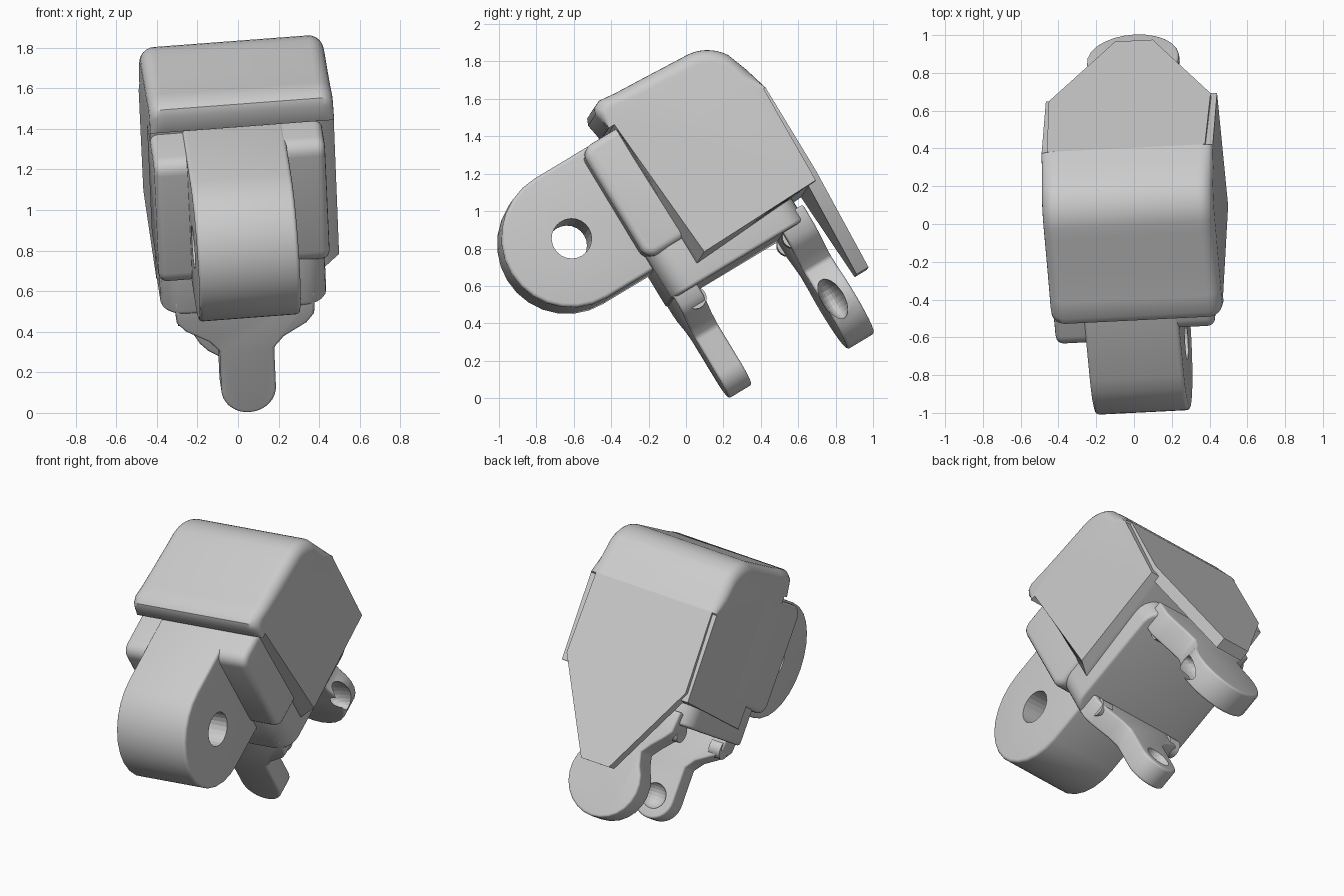
import bpy, bmesh, math
from mathutils import Matrix, Vector

cube = bpy.data.objects.get("Cube")
if cube:
    bpy.data.objects.remove(cube)

# One plain grey for every part
grey = bpy.data.materials.new("plain grey")
grey.use_nodes = True
grey.diffuse_color = (0.6, 0.6, 0.6, 1)
grey.node_tree.nodes["Principled BSDF"].inputs["Base Color"].default_value = (0.6, 0.6, 0.6, 1)

# Tilted part frame: across, along (root to tip), up
across = Vector((0.9955, 0.05, 0.075)).normalized()
along = Vector((-0.08, 0.857, 0.515))
along = (along - across * along.dot(across)).normalized()
up = across.cross(along)
FRAME = Matrix((across, along, up)).transposed().to_4x4()


def finish(name, bm, cutter=False):
    bmesh.ops.recalc_face_normals(bm, faces=bm.faces)
    mesh = bpy.data.meshes.new(name)
    bm.to_mesh(mesh)
    bm.free()
    obj = bpy.data.objects.new(name, mesh)
    bpy.context.collection.objects.link(obj)
    obj.matrix_world = FRAME
    mesh.materials.append(grey)
    if cutter:
        obj.hide_render = True
        obj.hide_set(True)
    else:
        bpy.ops.object.select_all(action='DESELECT')
        obj.select_set(True)
        bpy.context.view_layer.objects.active = obj
        bpy.ops.object.shade_smooth_by_angle(angle=math.radians(35))
    return obj


def loft(sections, axis):
    """Skin a row of (distance, outline) sections along a local axis."""
    bm = bmesh.new()
    rings = []
    for dist, outline in sections:
        ring = []
        for p in outline:
            co = list(p)
            co.insert(axis, dist)
            ring.append(bm.verts.new(co))
        rings.append(ring)
    bm.faces.new(rings[0])
    bm.faces.new(rings[-1])
    count = len(rings[0])
    for a, b in zip(rings, rings[1:]):
        for i in range(count):
            j = (i + 1) % count
            bm.faces.new((a[i], a[j], b[j], b[i]))
    bmesh.ops.recalc_face_normals(bm, faces=bm.faces)
    return bm


def prism(name, outline, axis, lo, hi, bevel=0, cutter=False):
    """Extrude an outline along a local axis (0 across, 1 along, 2 up)."""
    bm = loft([(lo, outline), (hi, outline)], axis)
    if bevel:
        edges = [e for e in bm.edges if e.calc_face_angle(0) > 0.6]
        bmesh.ops.bevel(bm, geom=edges, offset=bevel, segments=4, profile=0.5,
                        affect='EDGES', clamp_overlap=True)
    return finish(name, bm, cutter)


def arc(cx, cy, r, start, end, steps=16):
    return [(cx + r * math.cos(math.radians(start + (end - start) * i / steps)),
             cy + r * math.sin(math.radians(start + (end - start) * i / steps)))
            for i in range(steps + 1)]


def rounded(x0, x1, y0, y1, r):
    return (arc(x1 - r, y1 - r, r, 0, 90, 5) + arc(x0 + r, y1 - r, r, 90, 180, 5)
            + arc(x0 + r, y0 + r, r, 180, 270, 5) + arc(x1 - r, y0 + r, r, 270, 360, 5))


def cut(obj, cutter):
    mod = obj.modifiers.new("cut", 'BOOLEAN')
    mod.operation = 'DIFFERENCE'
    mod.solver = 'EXACT'
    mod.object = cutter


def ellipsoid(name, centre, radii):
    bm = bmesh.new()
    bmesh.ops.create_uvsphere(bm, u_segments=24, v_segments=12, radius=1)
    bm.transform(Matrix.Translation(centre) @ Matrix.Diagonal((*radii, 1)))
    return finish(name, bm, True)


# Outer shell: brow lip, rounded far edge, roof rounded over at both sides
lower_wall = [(1.17, 1.18), (1.155, 0.62), (0.385, 0.57), (0.385, 1.43), (0.35, 1.43)]
roof = [(0.33, 1.53), (0.345, 1.565), (0.385, 1.585), (0.48, 1.575), (0.64, 1.567), (0.86, 1.555)]
roof += arc(0.90, 1.31, 0.243, 84, 32, 7)
roof += [(1.15, 1.32), (1.185, 1.19)]


def shell_outline(inset, chamfer):
    wall = [(f + chamfer, n + 0.5 * chamfer) if (f, n) == lower_wall[2] else (f, n)
            for f, n in lower_wall]
    pulled = []
    for p in roof:
        point = Vector(p)
        toward = (Vector((0.75, 1.0)) - point).normalized()
        pulled.append(tuple(point + toward * inset * min(1, (point.y - 1.17) * 8)))
    return wall + pulled


ROUND = 0.075
angles = [math.radians(15 * i) for i in range(7)]
sections = [(-0.35 + ROUND * (1 - math.cos(a)), shell_outline(ROUND * (1 - math.sin(a)), 0))
            for a in angles]
sections += [(0.56 - ROUND * (1 - math.cos(a)),
              shell_outline(ROUND * (1 - math.sin(a)), 0.06 * math.cos(a)))
             for a in reversed(angles)]
finish("outer_shell", loft(sections, 0))

# Pointed back plate
C = 0.10
plate = [(C - 0.42, 1.19), (C - 0.43, 0.67), (C - 0.1, 0.09),
         (C + 0.1, 0.09), (C + 0.43, 0.67), (C + 0.42, 1.19)]
prism("back_plate", plate, 1, 1.11, 1.185)

# Inner body: two shoulder blocks and lower slab
prism("left_shoulder", rounded(0.165, 0.6, 0.72, 1.41, 0.07), 0, 0, 0.5, 0.04)
prism("right_shoulder", rounded(0.095, 0.6, 0.70, 1.40, 0.07), 0, -0.352, 0.1, 0.04)
prism("lower_slab", rounded(-0.34, 0.48, 0.18, 1.01, 0.12), 2, 0.475, 0.8, 0.02)

# Hinge lug with a through hole
lug_profile = arc(-0.107, 1.04, 0.373, 90, 270, 14) + [(0.5, 0.667), (0.5, 1.413)]
lug = prism("hinge_lug", lug_profile, 0, -0.19, 0.31, 0.02)
cut(lug, prism("lug_hole_cutter", arc(-0.107, 1.035, 0.107, 0, 345, 23), 0, -0.5, 0.7,
               cutter=True))


# Hanging tabs: rounded tip, neck, flared top
def tab(name, c, tip, r, wrap, neck, f0, f1):
    side = [(neck, 0.24), (neck + 0.05, 0.30), (0.30, 0.37), (0.34, 0.42), (0.35, 0.55)]
    outline = arc(c, tip + r, r, 180 - wrap, 360 + wrap, 18)
    outline += [(c + x, n) for x, n in side]
    outline += [(c - x, n) for x, n in reversed(side)]
    return prism(name, outline, 1, f0, f1, 0.015)


front_tab = tab("front_tab", 0.07, -0.122, 0.135, 0, 0.135, 0.19, 0.335)
back_tab = tab("back_tab", 0.08, -0.225, 0.245, 35, 0.18, 0.87, 1.04)
cut(front_tab, ellipsoid("front_socket_cutter", (0.07, 0.36, 0.02), (0.085, 0.08, 0.085)))
cut(back_tab, ellipsoid("back_socket_cutter", (0.30, 0.925, 0.04), (0.13, 0.06, 0.12)))

# Hinge pin stubs at both ends of each tab top
for label, f, n in (("front", 0.29, 0.42), ("back", 0.91, 0.43)):
    for side, lo, hi in (("right", -0.26, -0.18), ("left", 0.30, 0.38)):
        prism(f"{label}_{side}_pin", arc(f, n, 0.06, 0, 340, 17), 0, lo, hi)
